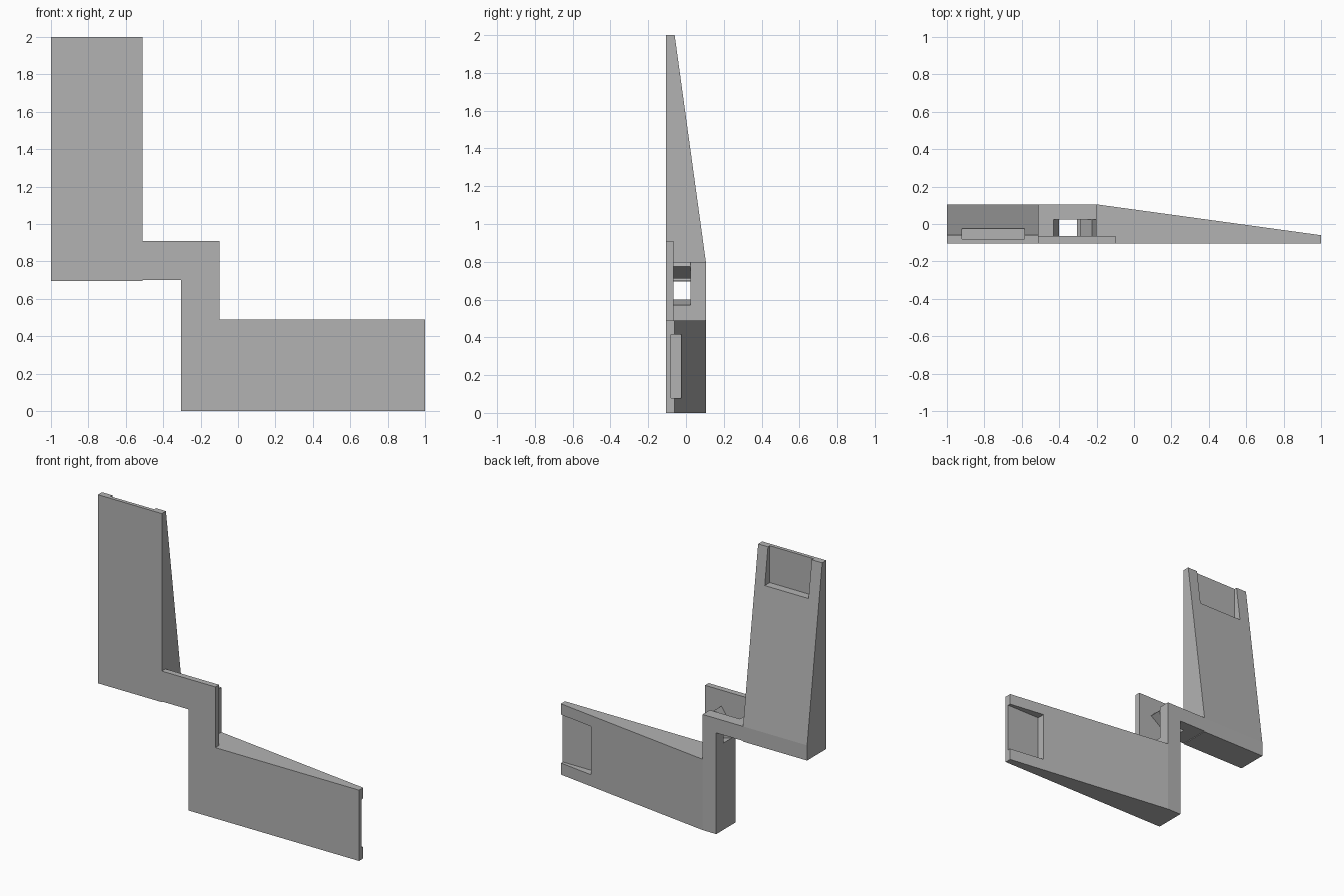
import bpy
import bmesh

cube = bpy.data.objects.get("Cube")
if cube:
    bpy.data.objects.remove(cube, do_unlink=True)

FRONT, BACK = -0.105, 0.105   # overall depth
PLATE_BACK = -0.065           # rear of the thin front plate

grey = bpy.data.materials.new("plain_grey")
grey.use_nodes = True
grey.diffuse_color = (0.45, 0.45, 0.45, 1)
grey.node_tree.nodes["Principled BSDF"].inputs["Base Color"].default_value = (0.45, 0.45, 0.45, 1)


def prism(name, points, lo, hi, axis="y", swap=False):
    """Extrude a profile along y (x,z points) or z (x,y points).
    swap reflects the part across the bracket's diagonal."""
    bm = bmesh.new()
    rings = []
    for h in (lo, hi):
        ring = []
        for a, b in points:
            x, y, z = (a, h, b) if axis == "y" else (a, b, h)
            if swap:
                x, z = z - 1, x + 1
            ring.append(bm.verts.new((x, y, z)))
        rings.append(ring)
        bm.faces.new(ring)
    n = len(points)
    for i in range(n):
        j = (i + 1) % n
        bm.faces.new((rings[0][i], rings[0][j], rings[1][j], rings[1][i]))
    bmesh.ops.recalc_face_normals(bm, faces=bm.faces)
    mesh = bpy.data.meshes.new(name)
    bm.to_mesh(mesh)
    bm.free()
    mesh.materials.append(grey)
    obj = bpy.data.objects.new(name, mesh)
    bpy.context.collection.objects.link(obj)
    return obj


def combine(target, tool, operation):
    """Apply a boolean and discard the tool object."""
    mod = target.modifiers.new(operation.lower(), "BOOLEAN")
    mod.operation = operation
    mod.solver = "EXACT"
    mod.object = tool
    bpy.context.view_layer.objects.active = target
    bpy.ops.object.modifier_apply(modifier=mod.name)
    bpy.data.objects.remove(tool, do_unlink=True)


# Thick stepped hub joining the two arms
bracket = prism("stepped_bracket", [
    (-0.7, 0.8), (-0.2, 0.8), (-0.2, 0.3), (-0.305, 0.3), (-0.305, 0.7), (-0.7, 0.7)],
    FRONT, BACK)

# Thin front plate standing proud of the hub's corner
plate = prism("corner_plate", [
    (-0.7, 0.91), (-0.1, 0.91), (-0.1, 0.3), (-0.305, 0.3), (-0.305, 0.7), (-0.7, 0.7)],
    FRONT, PLATE_BACK)
combine(bracket, plate, "UNION")

# Tapered arms: one lying, one upright
arm_profile = [(-0.305, FRONT), (1, FRONT), (1, -0.06), (-0.2, BACK), (-0.305, BACK)]
for swap in (False, True):
    arm = prism("tapered_arm", arm_profile, 0, 0.49, "z", swap)
    combine(bracket, arm, "UNION")

# Recess at each arm's tip, and flared slot through each side of the hub
recess = [(0.745, -0.08), (1.1, -0.08), (1.1, 0.2), (0.745, 0.2)]
slot = [(-0.35, 0.6), (-0.305, 0.6), (-0.2, 0.57), (-0.15, 0.57),
        (-0.15, 0.775), (-0.2, 0.775), (-0.305, 0.7), (-0.35, 0.7)]
for swap in (False, True):
    combine(bracket, prism("recess_cutter", recess, 0.08, 0.415, "z", swap), "DIFFERENCE")
    combine(bracket, prism("slot_cutter", slot, PLATE_BACK, 0.025, "y", swap), "DIFFERENCE")

# Chamfer on the wedge between the slots
chamfer = prism("chamfer_cutter", [(-0.225, 0.8), (-0.2, 0.775), (-0.15, 0.775),
                                   (-0.15, 0.85), (-0.225, 0.85)], PLATE_BACK, 0.025)
combine(bracket, chamfer, "DIFFERENCE")
